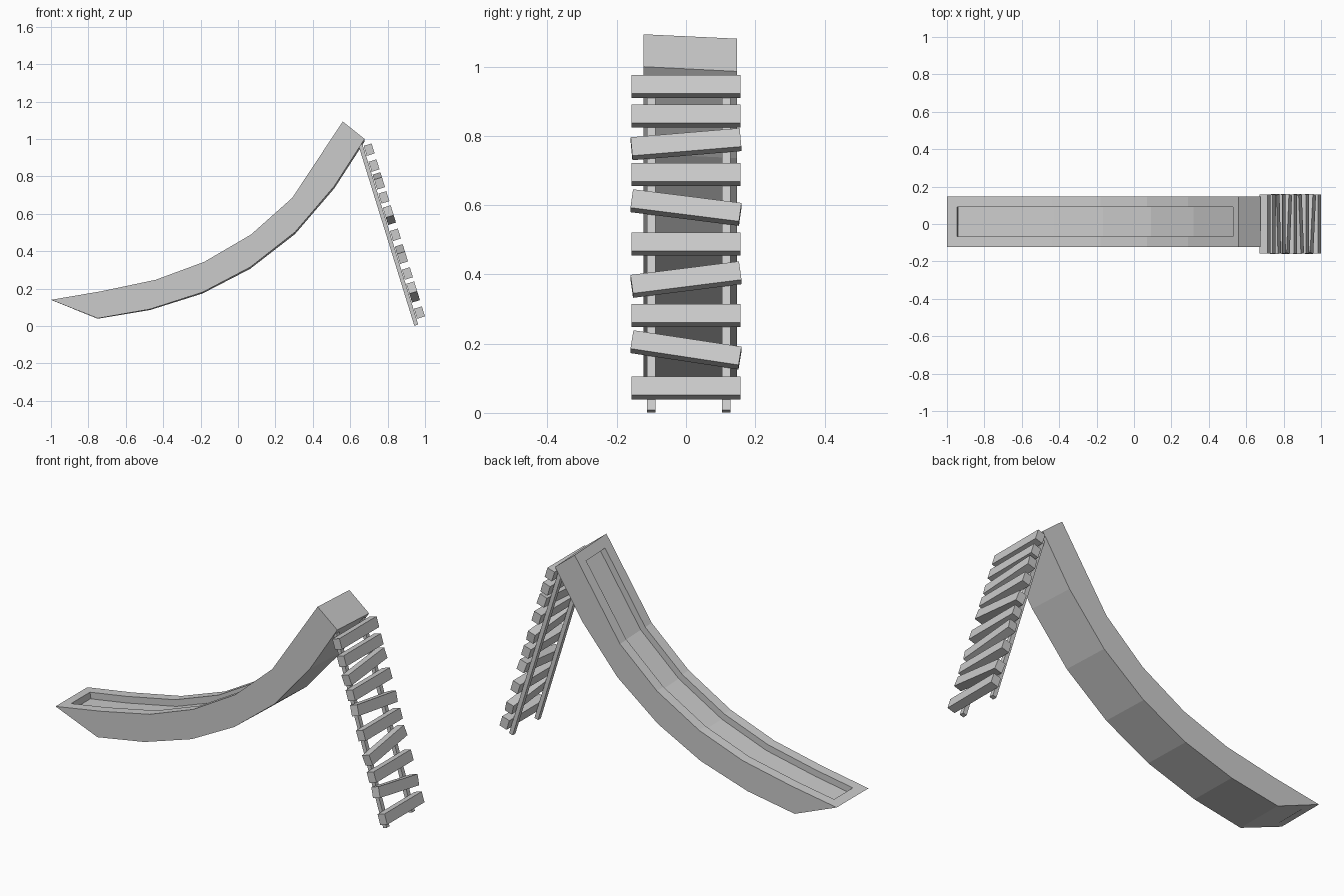
import bpy, bmesh
from math import radians
from mathutils import Matrix, Vector

cube = bpy.data.objects.get("Cube")
if cube:
    bpy.data.objects.remove(cube, do_unlink=True)

grey = bpy.data.materials.new("light grey")
grey.use_nodes = True
GREY = (0.6, 0.6, 0.6, 1)
grey.diffuse_color = GREY
grey.node_tree.nodes["Principled BSDF"].inputs["Base Color"].default_value = GREY


def finish(name, bm):
    bmesh.ops.recalc_face_normals(bm, faces=bm.faces)
    mesh = bpy.data.meshes.new(name)
    bm.to_mesh(mesh)
    bm.free()
    mesh.materials.append(grey)
    obj = bpy.data.objects.new(name, mesh)
    bpy.context.collection.objects.link(obj)
    return obj


def box(name, size, matrix):
    bm = bmesh.new()
    bmesh.ops.create_cube(bm, size=1, matrix=matrix @ Matrix.Diagonal((*size, 1)))
    return finish(name, bm)


# Slide: matching side profiles of the rim and the underside
top = [(-1, .14), (-.73, .185), (-.44, .245), (-.18, .34),
       (.07, .485), (.29, .68), (.56, 1.087)]
bottom = [(-.75, .04), (-.47, .088), (-.19, .177), (.065, .31),
          (.305, .497), (.515, .742), (.677, .993)]
MID, HALF, RIM, DEPTH = .012, .135, .055, .035

top = [Vector(p) for p in top]
bottom = [Vector(p) for p in bottom]
rim = [p.copy() for p in top]
rim[0] += (top[1] - top[0]).normalized() * RIM
rim[-1] += (top[-2] - top[-1]).normalized() * RIM
floor = []
for i, p in enumerate(rim):
    along = (top[min(i + 1, 6)] - top[max(i - 1, 0)]).normalized()
    floor.append(p + Vector((along.y, -along.x)) * DEPTH)

bm = bmesh.new()


def row(profile, side, half):
    # The slide leans a little to the back toward its high end
    verts = []
    for p in profile:
        lean = side * half * .03 * (p.x + 1)
        verts.append(bm.verts.new((p.x, MID + side * half, p.y - lean)))
    return verts


loops = [row(bottom, -1, HALF), row(top, -1, HALF),
         row(rim, -1, HALF - RIM), row(floor, -1, HALF - RIM),
         row(floor, 1, HALF - RIM), row(rim, 1, HALF - RIM),
         row(top, 1, HALF), row(bottom, 1, HALF)]
for a, b in zip(loops, loops[1:] + loops[:1]):
    for i in range(len(top) - 1):
        bm.faces.new((a[i], a[i + 1], b[i + 1], b[i]))
# End walls: outer end, rim end and recess end
for end in (0, -1):
    for a, b, c, d in ((0, 1, 6, 7), (1, 2, 5, 6), (2, 3, 4, 5)):
        bm.faces.new([loops[k][end] for k in (a, b, c, d)])
finish("slide", bm)

# Ladder rails
lean = Matrix.Rotation(radians(-17.2), 4, 'Y')
for name, y in (("front_rail", -.1), ("back_rail", .116)):
    box(name, (.022, .024, 1.01), Matrix.Translation((.804, y, .487)) @ lean)

# Ladder rungs: height and crookedness in degrees
rungs = [(.072, 0), (.182, -9), (.281, 0), (.385, 7.5), (.488, 0),
         (.593, -7.5), (.688, 0), (.776, 5), (.858, 0), (.943, 0)]
for n, (z, tilt) in enumerate(rungs, 1):
    place = Matrix.Translation((.971 - .309 * (z - .07), 0, z)) @ lean
    box(f"rung_{n}", (.044, .316, .056),
        place @ Matrix.Rotation(radians(tilt), 4, 'X'))
